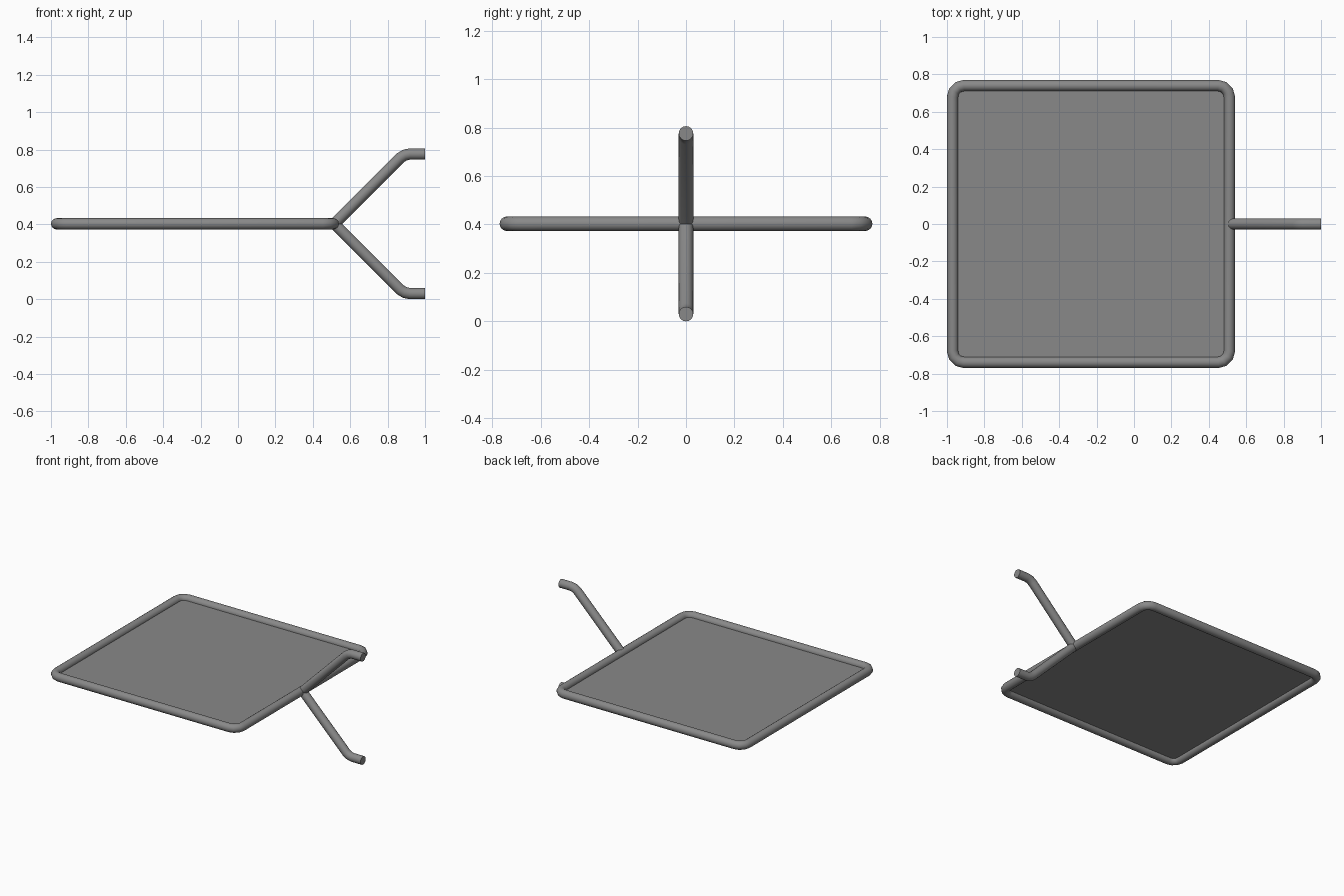
import bpy
import bmesh
from mathutils import Vector

if "Cube" in bpy.data.objects:
    bpy.data.objects.remove(bpy.data.objects["Cube"])

R = 0.03          # tube radius
ZC = 0.403        # height of the frame

grey = bpy.data.materials.new("mid grey")
grey.diffuse_color = (0.25, 0.25, 0.25, 1)
grey.use_nodes = True
grey.node_tree.nodes["Principled BSDF"].inputs["Base Color"].default_value = grey.diffuse_color


def rounded(points, cut, steps, closed):
    """Replace each corner of a path by a short curve starting 'cut' away from it."""
    pts = [Vector(p) for p in points]
    out = []
    for i, p in enumerate(pts):
        if not closed and i in (0, len(pts) - 1):
            out.append(p)
            continue
        a = p + (pts[i - 1] - p).normalized() * cut
        b = p + (pts[(i + 1) % len(pts)] - p).normalized() * cut
        for k in range(steps + 1):
            t = k / steps
            # weighted quadratic, close to a circular arc
            w0, w1, w2 = (1 - t) ** 2, 1.414 * t * (1 - t), t * t
            out.append((a * w0 + p * w1 + b * w2) / (w0 + w1 + w2))
    return out


def tube(name, path, closed=False):
    """Round tube along a path, turned into a mesh."""
    curve = bpy.data.curves.new(name, "CURVE")
    curve.dimensions = "3D"
    curve.bevel_depth = R
    curve.bevel_resolution = 6
    curve.use_fill_caps = not closed
    spline = curve.splines.new("POLY")
    spline.points.add(len(path) - 1)
    for sp, p in zip(spline.points, path):
        sp.co = (*p, 1)
    spline.use_cyclic_u = closed
    obj = bpy.data.objects.new(name, curve)
    bpy.context.collection.objects.link(obj)
    bpy.ops.object.select_all(action="DESELECT")
    obj.select_set(True)
    bpy.context.view_layer.objects.active = obj
    bpy.ops.object.convert(target="MESH")
    obj = bpy.context.view_layer.objects.active
    obj.data.materials.clear()
    obj.data.materials.append(grey)
    bm = bmesh.new()
    bm.from_mesh(obj.data)
    bmesh.ops.remove_doubles(bm, verts=bm.verts, dist=1e-5)
    bmesh.ops.recalc_face_normals(bm, faces=bm.faces)
    bm.to_mesh(obj.data)
    bm.free()
    bpy.ops.object.shade_smooth_by_angle(angle=0.7)
    return obj


# Square frame with rounded corners
x0, x1, y = -0.97, 0.51, 0.74
corners = [(x0, -y, ZC), (x1, -y, ZC), (x1, y, ZC), (x0, y, ZC)]
outline = rounded(corners, 0.06, 3, True)
tube("frame", outline, closed=True)

# Flat panel filling the frame
mesh = bpy.data.meshes.new("panel")
mesh.from_pydata(outline, [], [list(range(len(outline)))])
mesh.materials.append(grey)
panel = bpy.data.objects.new("panel", mesh)
bpy.context.collection.objects.link(panel)

# Two bent arms, mirrored up and down
rise = ZC - R
for name, s in (("upper_arm", 1), ("lower_arm", -1)):
    path = [(0.515, 0, ZC), (0.515 + rise, 0, ZC + s * rise), (1, 0, ZC + s * rise)]
    tube(name, rounded(path, 0.03, 2, False))
